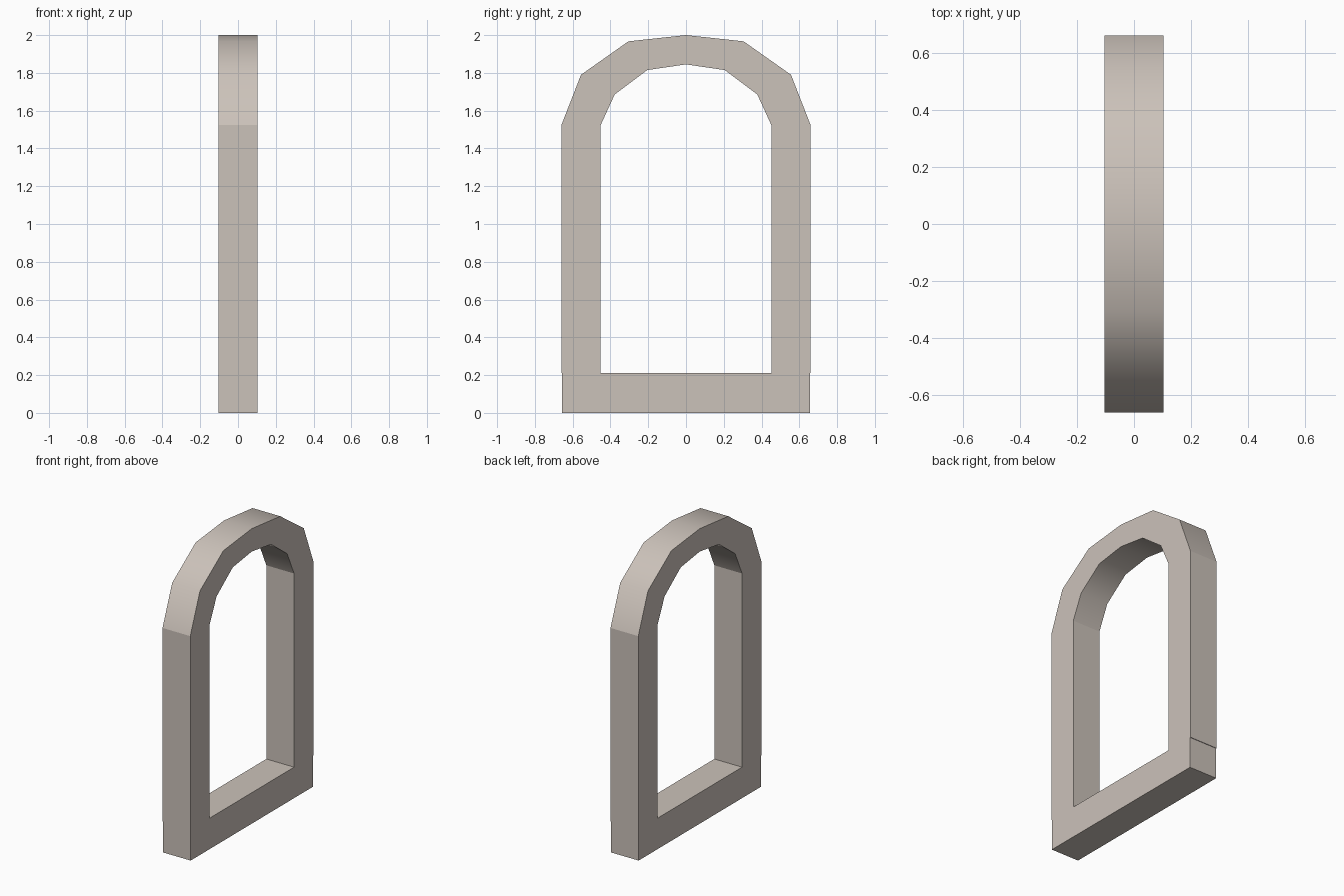
import bpy, bmesh, math

if "Cube" in bpy.data.objects:
    bpy.data.objects.remove(bpy.data.objects["Cube"])

HALF = 0.104  # half thickness in x
stone = bpy.data.materials.new("pale warm stone")
stone.diffuse_color = (0.60, 0.54, 0.49, 1)
stone.use_nodes = True
stone.node_tree.nodes["Principled BSDF"].inputs["Base Color"].default_value = stone.diffuse_color


def extrude_quads(name, outer, inner):
    """Sweep a strip between two (y, z) point chains through the frame thickness."""
    bm = bmesh.new()
    ring = [[bm.verts.new((x, y, z)) for x, (y, z) in
             ((HALF, o), (HALF, i), (-HALF, i), (-HALF, o))]
            for o, i in zip(outer, inner)]
    for a, b in zip(ring, ring[1:]):
        for k in range(4):
            n = (k + 1) % 4
            bm.faces.new((a[k], a[n], b[n], b[k]))
    bm.faces.new(ring[0])
    bm.faces.new(ring[-1][::-1])
    bmesh.ops.recalc_face_normals(bm, faces=bm.faces)
    mesh = bpy.data.meshes.new(name)
    bm.to_mesh(mesh)
    bm.free()
    mesh.materials.append(stone)
    obj = bpy.data.objects.new(name, mesh)
    bpy.context.collection.objects.link(obj)
    return obj


def mirrored(half):
    return [(-y, z) for y, z in half] + [(y, z) for y, z in half[-2::-1]]


# Sill
extrude_quads("sill", [(-0.656, 0), (0.656, 0)], [(-0.656, 0.21), (0.656, 0.21)])

# Side posts
for side, label in ((-1, "left"), (1, "right")):
    extrude_quads(label + "_post",
                  [(side * 0.66, 0.21), (side * 0.66, 1.523)],
                  [(side * 0.452, 0.21), (side * 0.452, 1.523)])

# Faceted arch with smooth shading along its curve
arch = extrude_quads(
    "arch",
    mirrored([(0.66, 1.523), (0.556, 1.79), (0.305, 1.967), (0, 2.0)]),
    mirrored([(0.452, 1.523), (0.378, 1.685), (0.205, 1.815), (0, 1.845)]))
bpy.ops.object.select_all(action='DESELECT')
arch.select_set(True)
bpy.context.view_layer.objects.active = arch
bpy.ops.object.shade_smooth_by_angle(angle=math.radians(45))
